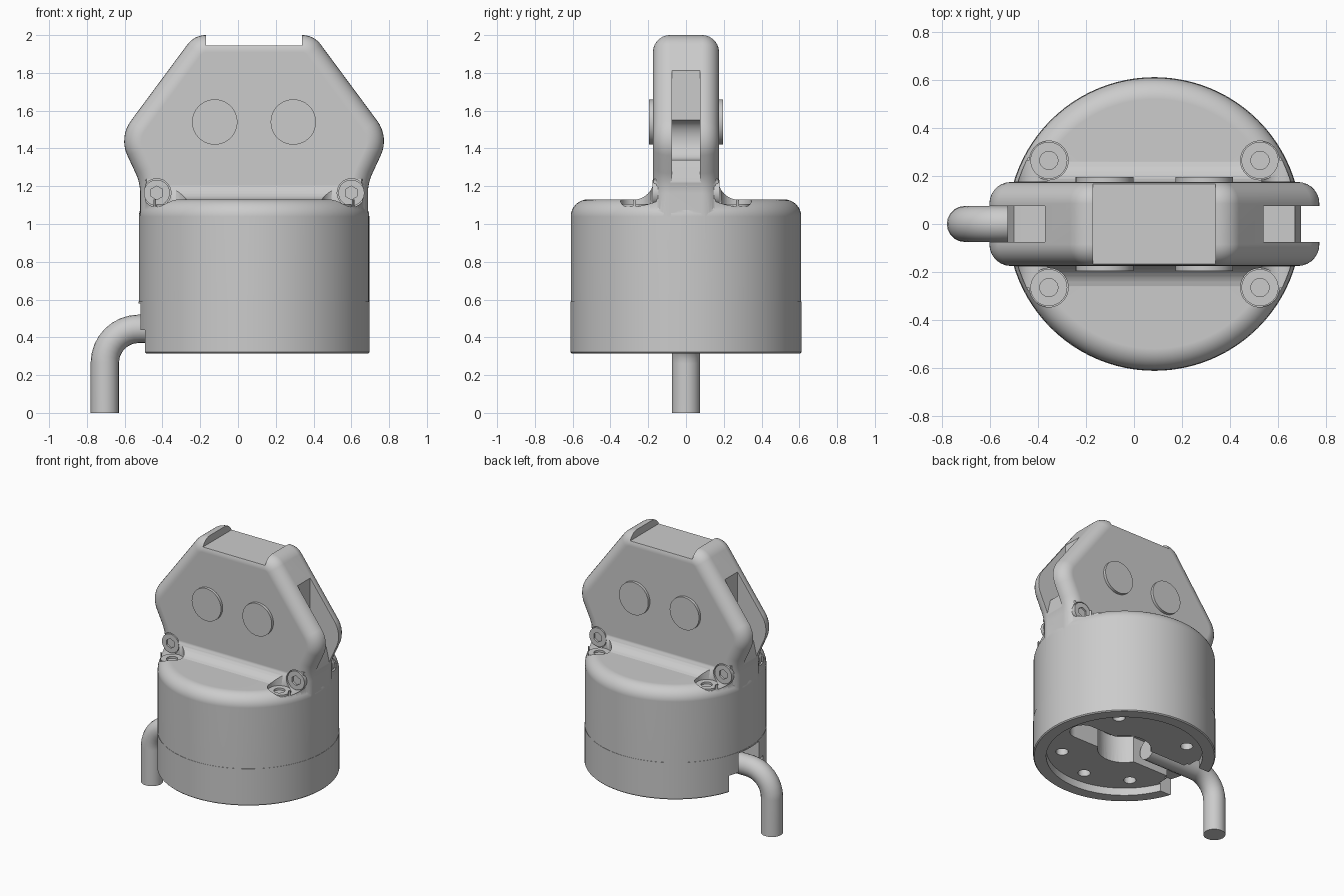
import bpy, bmesh, math
from mathutils import Vector, Matrix

if "Cube" in bpy.data.objects:
    bpy.data.objects.remove(bpy.data.objects["Cube"])

CENTRE_X = 0.085
grey = bpy.data.materials.new("plain grey")
grey.use_nodes = True
grey.diffuse_color = (0.6, 0.6, 0.6, 1)
grey.node_tree.nodes["Principled BSDF"].inputs["Base Color"].default_value = (0.6, 0.6, 0.6, 1)


def finish(name, bm):
    bmesh.ops.recalc_face_normals(bm, faces=bm.faces)
    mesh = bpy.data.meshes.new(name)
    bm.to_mesh(mesh)
    bm.free()
    mesh.materials.append(grey)
    obj = bpy.data.objects.new(name, mesh)
    bpy.context.collection.objects.link(obj)
    return obj


def lathe(name, profile, steps=96):
    """Turn an (r, z) profile about the vertical axis."""
    bm = bmesh.new()
    verts = [bm.verts.new((r, 0, z)) for r, z in profile]
    edges = [bm.edges.new(pair) for pair in zip(verts, verts[1:])]
    bmesh.ops.spin(bm, geom=verts + edges, cent=(0, 0, 0), axis=(0, 0, 1),
                   angle=math.tau, steps=steps, use_duplicate=False)
    bmesh.ops.remove_doubles(bm, verts=bm.verts, dist=1e-4)
    return finish(name, bm)


def prism(name, outline, depth, along_x=False, bevel=0):
    """Extrude an outline symmetrically along y, or along x."""
    bm = bmesh.new()
    place = (lambda a, z: (-depth, a, z)) if along_x else (lambda a, z: (a, -depth, z))
    face = bm.faces.new([bm.verts.new(place(a, z)) for a, z in outline])
    new = bmesh.ops.extrude_face_region(bm, geom=[face])["geom"]
    shift = Vector((2 * depth, 0, 0) if along_x else (0, 2 * depth, 0))
    bmesh.ops.translate(bm, verts=[v for v in new if isinstance(v, bmesh.types.BMVert)], vec=shift)
    if bevel:
        rims = [e for e in bm.edges if abs(e.verts[0].co.y - e.verts[1].co.y) < 1e-5]
        bmesh.ops.bevel(bm, geom=rims, offset=bevel, segments=7, profile=0.5, affect='EDGES')
    return finish(name, bm)


def cylinder(name, centre, radius, depth, axis='Z', sides=40):
    bm = bmesh.new()
    turn = Matrix.Rotation(math.pi / 2, 4, 'X') if axis == 'Y' else Matrix()
    bmesh.ops.create_cone(bm, cap_ends=True, segments=sides, radius1=radius, radius2=radius,
                          depth=depth, matrix=Matrix.Translation(centre) @ turn)
    return finish(name, bm)


def box(name, low, high):
    return prism(name, [(low[0], low[1]), (high[0], low[1]), (high[0], high[1]), (low[0], high[1])], high[2])


def combine(obj, others, operation='DIFFERENCE'):
    for other in others:
        mod = obj.modifiers.new("combine", 'BOOLEAN')
        mod.object, mod.operation, mod.solver = other, operation, 'EXACT'
    graph = bpy.context.evaluated_depsgraph_get()
    mesh = bpy.data.meshes.new_from_object(obj.evaluated_get(graph))
    obj.modifiers.clear()
    obj.data = mesh
    for other in others:
        bpy.data.objects.remove(other)
    return obj


def rounded(corners, steps=8):
    """Round the corners (a, z, radius) of an outline."""
    pts, n = [], len(corners)
    for i, (a, z, r) in enumerate(corners):
        p = Vector((a, z))
        if not r:
            pts.append((a, z))
            continue
        d1 = (Vector(corners[i - 1][:2]) - p).normalized()
        d2 = (Vector(corners[(i + 1) % n][:2]) - p).normalized()
        half = d1.angle(d2) / 2
        centre = p + (d1 + d2).normalized() * (r / math.sin(half))
        start = p + d1 * (r / math.tan(half)) - centre
        end = p + d2 * (r / math.tan(half)) - centre
        turn = math.pi - 2 * half
        for k in range(steps + 1):
            t = turn * k / steps
            q = centre + (start * math.sin(turn - t) + end * math.sin(t)) / math.sin(turn)
            pts.append((q.x, q.y))
    return pts


def mirrored(half):
    return half + [(-c[0], *c[1:]) for c in reversed(half)]


# Housing: round drum, upright fin and the fillet between them
quarter = [math.pi / 2 * k / 8 for k in range(9)]
edge = [(0.52 + 0.09 * math.cos(a), 1.04 + 0.09 * math.sin(a)) for a in quarter]
housing = lathe("housing", [(0, 0.59), (0.61, 0.59)] + edge + [(0, 1.13)])

fin = prism("fin", rounded(mirrored([(0.316, 2.0, 0.12), (0.716, 1.46, 0.18),
                                     (0.603, 1.217, 0.25), (0.603, 0.95, 0)])), 0.175, bevel=0.09)

sweep = [(0.28 - 0.11 * math.sin(a), 1.238 - 0.11 * math.cos(a)) for a in reversed(quarter)]
fillet = prism("fillet", mirrored(sweep + [(0.28, 1.05)]), 0.7, along_x=True)
combine(fillet, [lathe("limit", [(0, 0.9), (0.595, 0.9), (0.595, 1.4), (0, 1.4)])], 'INTERSECT')
combine(housing, [fillet, fin], 'UNION')

# Flat top notch, side slots with round undercut, and screw pockets
cutters = [box("top_notch", (-0.255, 1.945), (0.255, 2.2, 0.4))]
arc = [(0.455 - 0.08 * math.sin(a), 1.445 + 0.105 * math.cos(a))
       for a in [math.pi * k / 12 for k in range(13)]]
slot = [(0.455, 1.95)] + arc + [(0.585, 1.34), (0.618, 1.2), (0.9, 1.2), (0.9, 1.95)]
corners = [(sx, sy) for sx in (-1, 1) for sy in (-1, 1)]
for sx in (-1, 1):
    cutters.append(prism("slot", [(sx * x, z) for x, z in slot], 0.075))
for sx, sy in corners:
    cutters.append(cylinder("bore", (sx * 0.44, sy * 0.265, 1.19), 0.081, 0.2))
    cutters.append(cylinder("side_bore", (sx * 0.515, sy * 0.21, 1.165), 0.075, 0.11, 'Y'))
combine(housing, cutters)
parts = [housing]

# Socket screws, upright in the drum and level in the fin
for sx, sy in corners:
    side = ("left" if sx > 0 else "right") + ("_front" if sy < 0 else "_back")
    upright = cylinder("drum_screw_" + side, (sx * 0.44, sy * 0.265, 1.09), 0.077, 0.03)
    combine(upright, [cylinder("socket", (sx * 0.44, sy * 0.265, 1.11), 0.038, 0.04, sides=24)])
    level = cylinder("fin_screw_" + side, (sx * 0.515, sy * 0.163, 1.165), 0.069, 0.03, 'Y')
    combine(level, [cylinder("socket", (sx * 0.515, sy * 0.18, 1.165), 0.036, 0.03, 'Y', 6)])
    parts += [upright, level]

# Round caps on both faces of the fin
for x, name in ((-0.208, "right_caps"), (0.208, "left_caps")):
    parts.append(cylinder(name, (x, 0, 1.54), 0.12, 0.39, 'Y', 64))

# Base ring with shallow recess, cable channel, rim notch and bolt holes
base = lathe("base", [(0, 0.37), (0.525, 0.37), (0.525, 0.315), (0.605, 0.315),
                      (0.612, 0.322), (0.612, 0.59), (0, 0.59)])
cutters = [cylinder("well", (0, 0, 0.43), 0.18, 0.28),
           box("channel", (-0.5, 0.3), (0.36, 0.56, 0.09)),
           cylinder("channel_end", (0.36, 0, 0.42), 0.0901, 0.26),
           box("rim_notch", (-0.8, 0.2), (-0.47, 0.44, 0.2)),
           box("cable_slot", (-0.8, 0.25), (-0.45, 0.58, 0.12))]
for k in (1, 3, 5, 6, 7):
    a = math.tau * k / 8
    cutters.append(cylinder("hole", (0.42 * math.cos(a), 0.42 * math.sin(a), 0.41), 0.042, 0.2, sides=24))
parts.append(combine(base, cutters))

# Cable: level into the base, bending down to the ground
curve = bpy.data.curves.new("cable_path", 'CURVE')
curve.dimensions, curve.bevel_depth, curve.bevel_resolution, curve.use_fill_caps = '3D', 0.075, 8, True
bend = [(-0.61 - 0.18 * math.sin(a), 0, 0.265 + 0.18 * math.cos(a)) for a in quarter]
path = [(-0.2, 0, 0.445)] + bend + [(-0.79, 0, 0)]
spline = curve.splines.new('POLY')
spline.points.add(len(path) - 1)
for point, co in zip(spline.points, path):
    point.co = (*co, 1)
helper = bpy.data.objects.new("cable_helper", curve)
bpy.context.collection.objects.link(helper)
mesh = bpy.data.meshes.new_from_object(helper.evaluated_get(bpy.context.evaluated_depsgraph_get()))
bpy.data.objects.remove(helper)
mesh.materials.clear()
mesh.materials.append(grey)
cable = bpy.data.objects.new("cable", mesh)
bpy.context.collection.objects.link(cable)
parts.append(cable)

# Placement and smooth shading
bpy.ops.object.select_all(action='DESELECT')
for obj in parts:
    obj.location.x = CENTRE_X
    obj.select_set(True)
bpy.context.view_layer.objects.active = housing
bpy.ops.object.shade_smooth_by_angle(angle=math.radians(32))
for obj in parts:
    mod = obj.modifiers.new("even_shading", 'WEIGHTED_NORMAL')
    mod.keep_sharp = True
